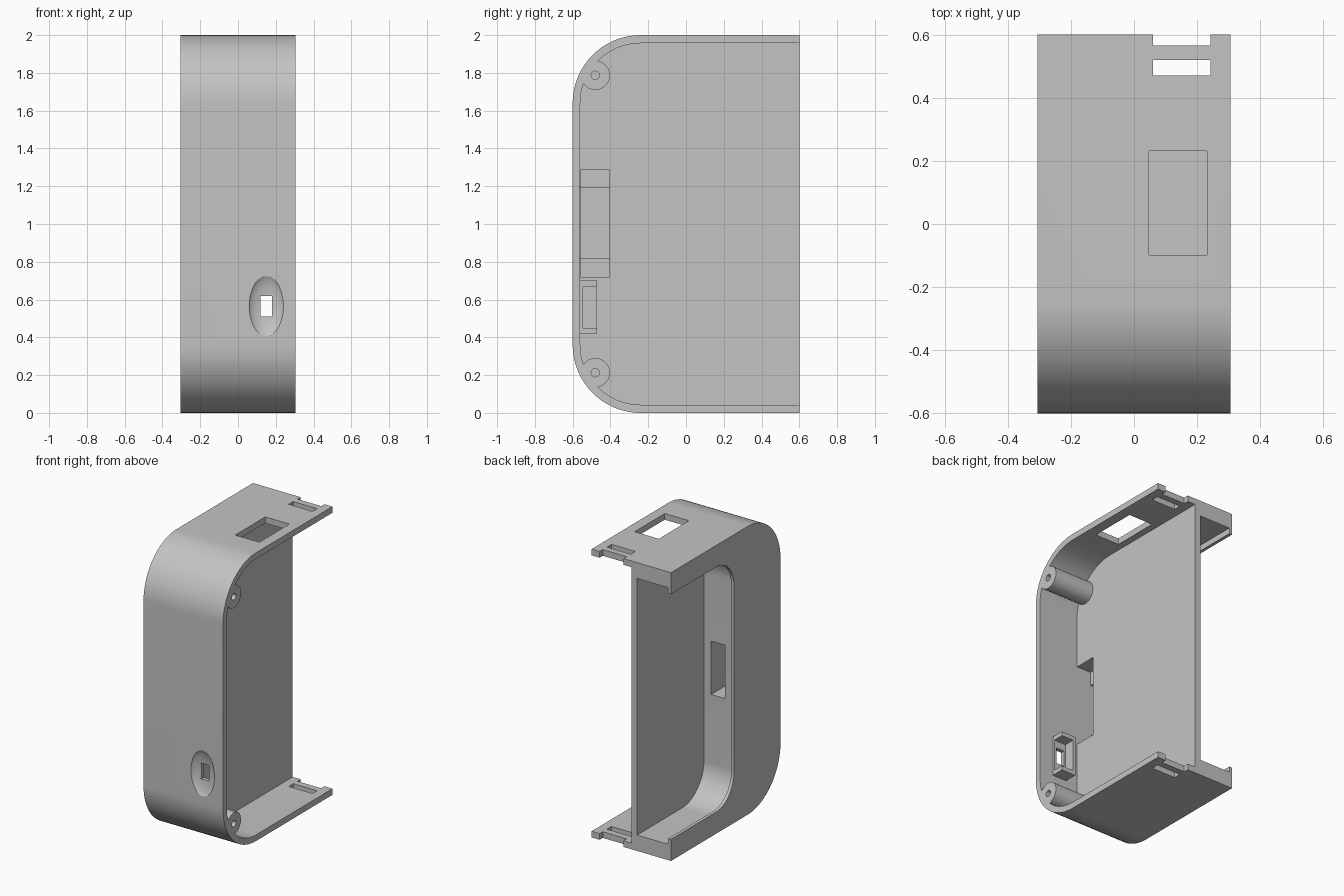
import bpy, bmesh, math
from mathutils import Matrix

if "Cube" in bpy.data.objects:
    bpy.data.objects.remove(bpy.data.objects["Cube"], do_unlink=True)

grey = bpy.data.materials.new("plain_grey")
grey.use_nodes = True
colour = (0.55, 0.55, 0.55, 1)
grey.diffuse_color = colour
grey.node_tree.nodes["Principled BSDF"].inputs["Base Color"].default_value = colour


def make(name, bm):
    bmesh.ops.recalc_face_normals(bm, faces=bm.faces)
    mesh = bpy.data.meshes.new(name)
    bm.to_mesh(mesh)
    bm.free()
    mesh.materials.append(grey)
    ob = bpy.data.objects.new(name, mesh)
    bpy.context.collection.objects.link(ob)
    return ob


def d_prism(name, x0, x1, y0, y1, z0, z1, r):
    """Side profile with two rounded front corners, extruded along x."""
    steps = 24
    pts = [(y1, z0), (y1, z1)]
    for cz, start in ((z1 - r, math.pi / 2), (z0 + r, math.pi)):
        for i in range(steps + 1):
            a = start + i / steps * math.pi / 2
            pts.append((y0 + r + r * math.cos(a), cz + r * math.sin(a)))
    bm = bmesh.new()
    face = bm.faces.new([bm.verts.new((x0, y, z)) for y, z in pts])
    new = bmesh.ops.extrude_face_region(bm, geom=[face])["geom"]
    bmesh.ops.translate(bm, vec=(x1 - x0, 0, 0),
                        verts=[v for v in new if isinstance(v, bmesh.types.BMVert)])
    return make(name, bm)


def box(name, x0, x1, y0, y1, z0, z1):
    bm = bmesh.new()
    place = Matrix.Translation(((x0 + x1) / 2, (y0 + y1) / 2, (z0 + z1) / 2))
    size = Matrix.Diagonal((x1 - x0, y1 - y0, z1 - z0, 1))
    bmesh.ops.create_cube(bm, size=1, matrix=place @ size)
    return make(name, bm)


def rod(name, x0, x1, y, z, r):
    bm = bmesh.new()
    place = Matrix.Translation(((x0 + x1) / 2, y, z)) @ Matrix.Rotation(math.pi / 2, 4, 'Y')
    bmesh.ops.create_cone(bm, cap_ends=True, segments=40, radius1=r, radius2=r,
                          depth=x1 - x0, matrix=place)
    return make(name, bm)


def combine(target, tool, operation='DIFFERENCE'):
    tool.hide_render = True
    mod = target.modifiers.new("cut", 'BOOLEAN')
    mod.operation, mod.solver, mod.object = operation, 'EXACT', tool
    bpy.context.view_layer.objects.active = target
    bpy.ops.object.modifier_apply(modifier=mod.name)
    bpy.data.objects.remove(tool, do_unlink=True)


# Case body with an open left bay and a framed right bay, divided by a panel
case = d_prism("case_body", -0.305, 0.305, -0.6, 0.6, 0, 2, 0.36)
combine(case, d_prism("left_bay", 0, 0.5, -0.56, 0.8, 0.043, 1.957, 0.32))
combine(case, d_prism("right_bay", -0.283, -0.045, -0.133, 0.8, 0.11, 1.89, 0.24))
combine(case, d_prism("frame_opening", -0.5, -0.2, -0.09, 0.8, 0.15, 1.85, 0.2))

# Connector recess leading from the left bay to the right bay
combine(case, box("recess", -0.11, 0.05, -0.559, -0.405, 0.72, 1.285))
combine(case, box("passage", -0.205, -0.1, -0.559, -0.1, 0.82, 1.19))

# Screw posts in the rounded corners
for z in (0.213, 1.787):
    combine(case, rod("screw_post", -0.02, 0.305, -0.48, z, 0.077), 'UNION')
    combine(case, rod("screw_hole", 0.06, 0.4, -0.48, z, 0.022))

# Port holder inside the front wall, open to the left and back
combine(case, box("port_holder", 0.09, 0.2, -0.58, -0.47, 0.42, 0.7), 'UNION')
combine(case, box("port_pocket", 0.108, 0.25, -0.545, -0.4, 0.45, 0.67))

# Oval dish and port in the front wall
bm = bmesh.new()
bmesh.ops.create_uvsphere(bm, u_segments=48, v_segments=32, radius=1,
                          matrix=Matrix.Translation((0.15, -0.62, 0.565))
                          @ Matrix.Diagonal((0.099, 0.05, 0.173, 1)))
combine(case, make("dish", bm))
combine(case, box("port", 0.12, 0.18, -0.7, -0.5, 0.51, 0.62))

# Strap slots and rear notches through top and bottom, then the top window
combine(case, box("slot", 0.06, 0.243, 0.47, 0.52, -0.1, 2.1))
combine(case, box("notch", 0.06, 0.243, 0.565, 0.7, -0.1, 2.1))
combine(case, box("top_window", 0.047, 0.232, -0.098, 0.232, 1.9, 2.1))

bpy.ops.object.select_all(action='DESELECT')
case.select_set(True)
bpy.context.view_layer.objects.active = case
bpy.ops.object.shade_smooth_by_angle(angle=math.radians(30))
